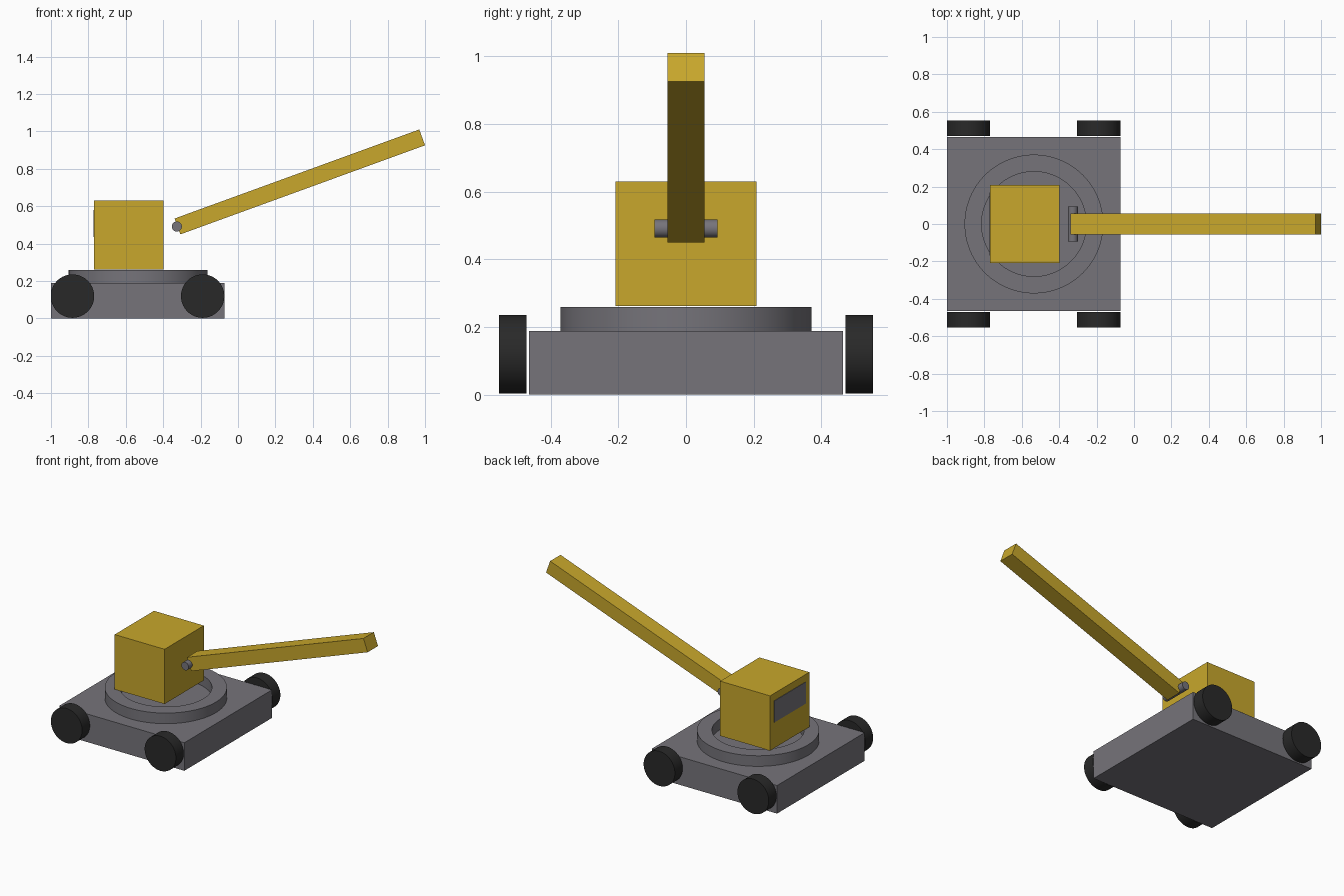
import bpy, bmesh, math
from mathutils import Matrix

if "Cube" in bpy.data.objects:
    bpy.data.objects.remove(bpy.data.objects["Cube"])


def material(name, rgb):
    m = bpy.data.materials.new(name)
    m.diffuse_color = (*rgb, 1)
    m.use_nodes = True
    m.node_tree.nodes["Principled BSDF"].inputs["Base Color"].default_value = m.diffuse_color
    return m


YELLOW = material("machine yellow", (0.58, 0.39, 0.025))
GREY = material("steel grey", (0.18, 0.174, 0.195))
BLACK = material("tyre black", (0.022, 0.022, 0.022))


def finish(name, bm, mat, smooth=False):
    bmesh.ops.recalc_face_normals(bm, faces=bm.faces)
    me = bpy.data.meshes.new(name)
    bm.to_mesh(me)
    bm.free()
    me.materials.append(mat)
    ob = bpy.data.objects.new(name, me)
    bpy.context.collection.objects.link(ob)
    if smooth:
        bpy.ops.object.select_all(action='DESELECT')
        ob.select_set(True)
        bpy.context.view_layer.objects.active = ob
        bpy.ops.object.shade_smooth_by_angle(angle=math.radians(30))
    return ob


def box(name, center, size, mat, tilt=0):
    bm = bmesh.new()
    bmesh.ops.create_cube(bm, size=1)
    bm.transform(Matrix.Translation(center) @ Matrix.Rotation(-tilt, 4, 'Y')
                 @ Matrix.Diagonal((*size, 1)))
    return finish(name, bm, mat)


def cylinder_y(name, center, radius, width, mat, sides=64):
    bm = bmesh.new()
    bmesh.ops.create_cone(bm, cap_ends=True, segments=sides,
                          radius1=radius, radius2=radius, depth=width)
    bm.transform(Matrix.Translation(center) @ Matrix.Rotation(math.pi / 2, 4, 'X'))
    return finish(name, bm, mat, True)


def ring(name, cx, r_in, r_out, z0, z1, mat, sides=96):
    bm = bmesh.new()
    profile = [(r_in, z0), (r_out, z0), (r_out, z1), (r_in, z1)]
    loops = []
    for i in range(sides):
        a = 2 * math.pi * i / sides
        loops.append([bm.verts.new((cx + r * math.cos(a), r * math.sin(a), z))
                      for r, z in profile])
    for i in range(sides):
        a, b = loops[i], loops[(i + 1) % sides]
        for k in range(4):
            n = (k + 1) % 4
            bm.faces.new((a[k], b[k], b[n], a[n]))
    return finish(name, bm, mat, True)


# Chassis and turntable
box("chassis", (-0.5365, 0, 0.094), (0.927, 0.928, 0.188), GREY)
ring("turntable_ring", -0.535, 0.28, 0.371, 0.186, 0.259, GREY)

# Wheels
for x, end in ((-0.885, "rear"), (-0.189, "front")):
    for s, side in ((-1, "right"), (1, "left")):
        cylinder_y(f"{end}_{side}_wheel", (x, s * 0.512, 0.119), 0.116, 0.082, BLACK)

# Cab with a window plate on the rear
box("cab", (-0.584, 0, 0.446), (0.37, 0.416, 0.367), YELLOW)
box("cab_window", (-0.769, 0, 0.508), (0.006, 0.335, 0.145), GREY)

# Boom and its hinge pin
box("boom", (0.3305, 0, 0.7295), (1.392, 0.11, 0.09), YELLOW, math.radians(20))
cylinder_y("boom_pin", (-0.327, 0, 0.491), 0.027, 0.187, GREY, 32)
